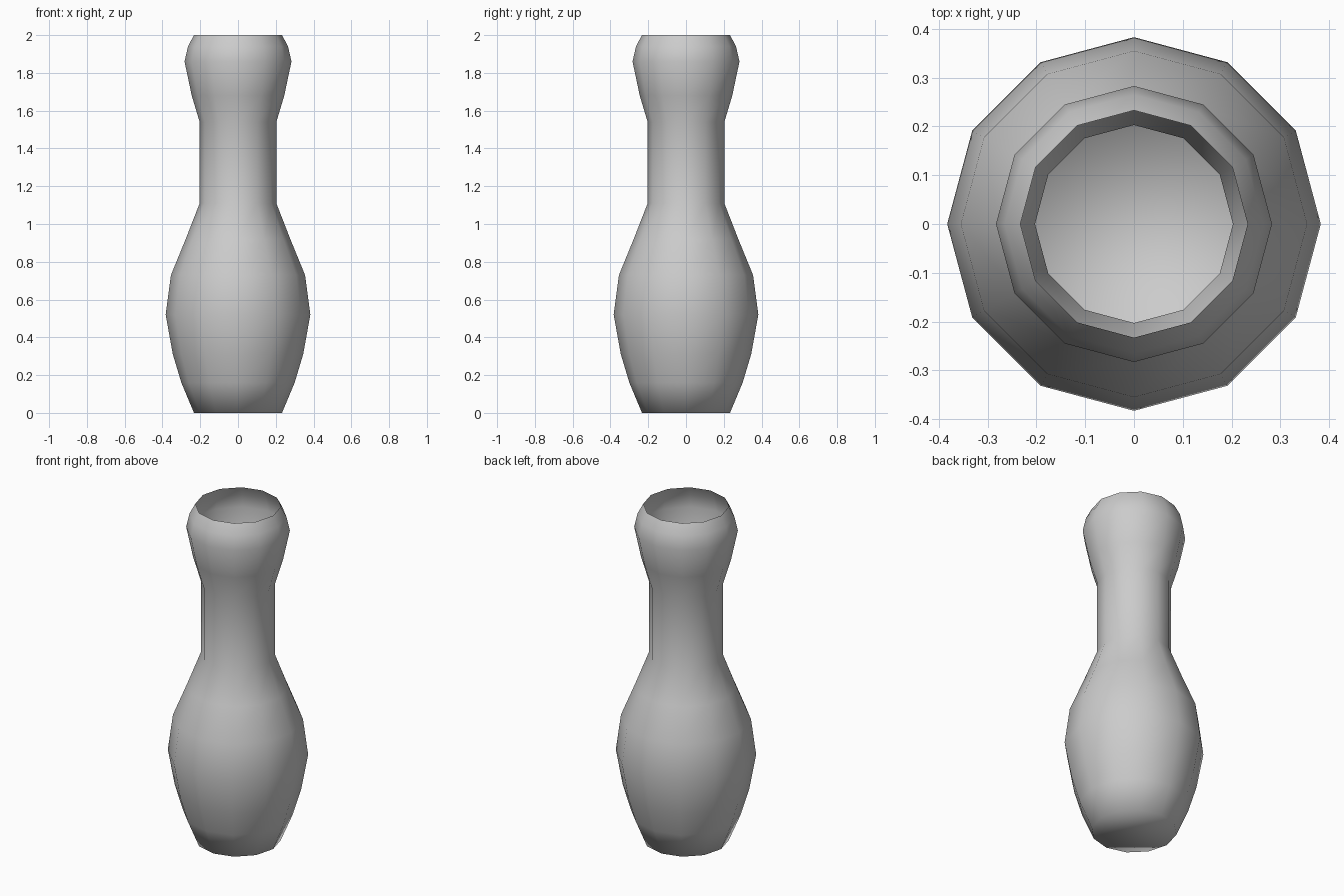
import bpy, bmesh
from math import sin, cos, tau

cube = bpy.data.objects.get("Cube")
if cube:
    bpy.data.objects.remove(cube, do_unlink=True)

SIDES = 12
# Radius and height of each ring, from the base to the open rim
PROFILE = [(0.233, 0), (0.3, 0.16), (0.345, 0.31), (0.383, 0.52), (0.355, 0.73),
           (0.277, 0.92), (0.203, 1.11), (0.203, 1.54), (0.245, 1.68),
           (0.283, 1.86), (0.265, 1.94), (0.233, 2)]

grey = bpy.data.materials.new("plain_grey")
grey.use_nodes = True
colour = (0.6, 0.6, 0.6, 1)
grey.diffuse_color = colour
grey.node_tree.nodes["Principled BSDF"].inputs["Base Color"].default_value = colour

# Hollow turned body with a closed base and an open top
bm = bmesh.new()
rings = [[bm.verts.new((r * cos(tau * i / SIDES), r * sin(tau * i / SIDES), z))
          for i in range(SIDES)] for r, z in PROFILE]
for low, high in zip(rings, rings[1:]):
    for i in range(SIDES):
        j = (i + 1) % SIDES
        bm.faces.new((low[i], low[j], high[j], high[i]))
bm.faces.new(rings[0][::-1])
for face in bm.faces:
    face.smooth = True

mesh = bpy.data.meshes.new("pin_body")
bm.to_mesh(mesh)
bm.free()
mesh.materials.append(grey)
body = bpy.data.objects.new("pin_body", mesh)
bpy.context.collection.objects.link(body)
